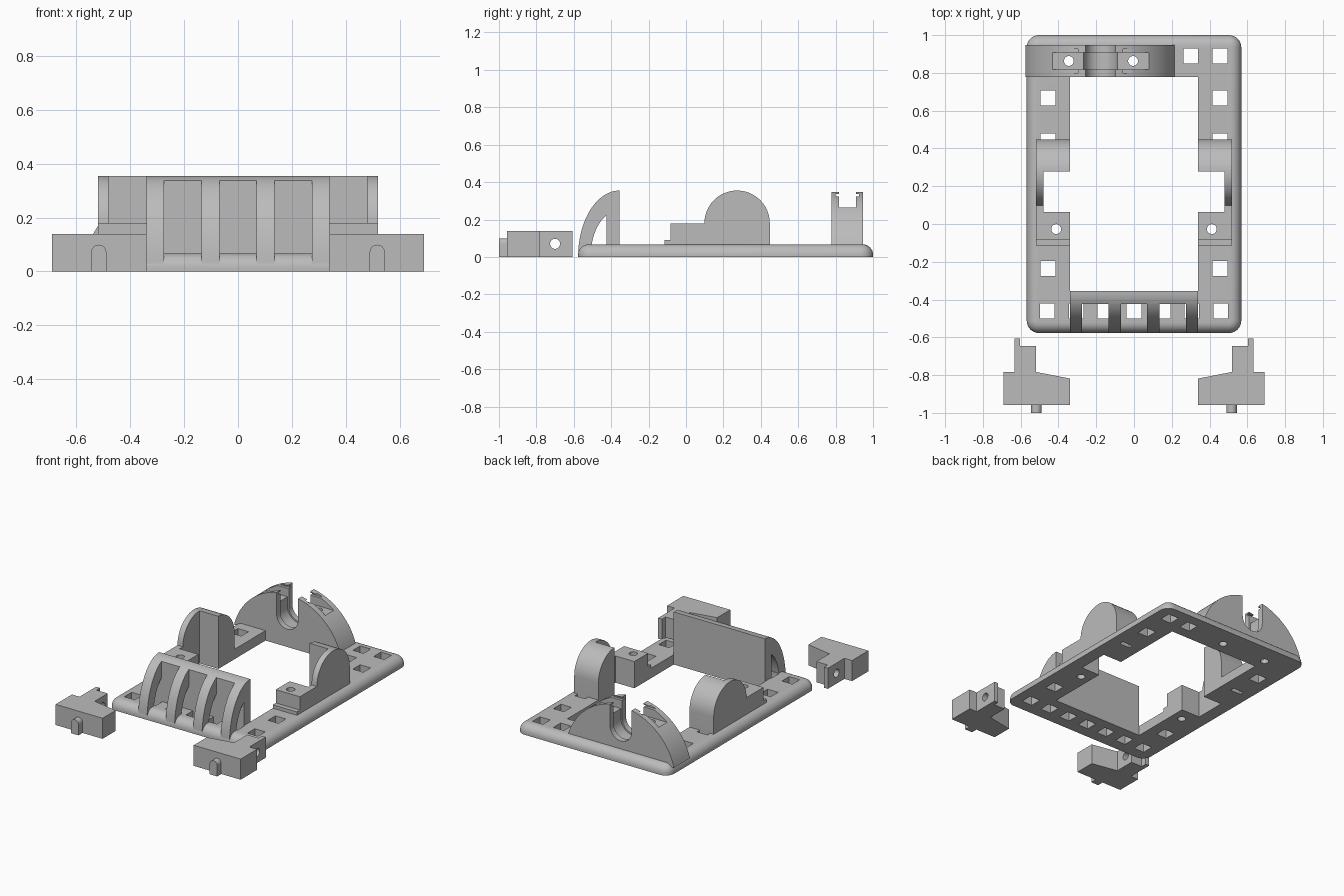
import bpy, bmesh
from math import sin, cos, pi, asin, acos

old = bpy.data.objects.get("Cube")
if old:
    bpy.data.objects.remove(old, do_unlink=True)

grey = bpy.data.materials.new("light grey plastic")
grey.use_nodes = True
grey.diffuse_color = (0.5, 0.5, 0.5, 1)
grey.node_tree.nodes["Principled BSDF"].inputs["Base Color"].default_value = (0.5, 0.5, 0.5, 1)


def arc(cx, cy, rx, ry, a0, a1, n=24):
    return [(cx + rx * cos(a0 + (a1 - a0) * i / n), cy + ry * sin(a0 + (a1 - a0) * i / n))
            for i in range(n + 1)]


def prism(name, axis, pts, lo, hi):
    """Extrude a 2D outline along the given axis between lo and hi."""
    place = {"x": lambda p, d: (d, p[0], p[1]),
             "y": lambda p, d: (p[0], d, p[1]),
             "z": lambda p, d: (p[0], p[1], d)}[axis]
    bm = bmesh.new()
    low = [bm.verts.new(place(p, lo)) for p in pts]
    high = [bm.verts.new(place(p, hi)) for p in pts]
    bm.faces.new(low)
    bm.faces.new(high[::-1])
    for i in range(len(pts)):
        j = (i + 1) % len(pts)
        bm.faces.new((low[i], high[i], high[j], low[j]))
    bmesh.ops.recalc_face_normals(bm, faces=bm.faces)
    mesh = bpy.data.meshes.new(name)
    bm.to_mesh(mesh)
    bm.free()
    mesh.materials.append(grey)
    ob = bpy.data.objects.new(name, mesh)
    bpy.context.scene.collection.objects.link(ob)
    return ob


def box(name, x0, x1, y0, y1, z0, z1):
    x0, x1 = sorted((x0, x1))
    return prism(name, "z", [(x0, y0), (x1, y0), (x1, y1), (x0, y1)], z0, z1)


def rod(axis, u, v, r, lo, hi):
    return prism("cutter", axis, arc(u, v, r, r, 0, 2 * pi, 32)[:-1], lo, hi)


def cut(ob, cutter):
    """Subtract the cutter from the object and discard it."""
    cutter.hide_render = True
    mod = ob.modifiers.new("cut", "BOOLEAN")
    mod.operation, mod.solver, mod.object = "DIFFERENCE", "EXACT", cutter
    graph = bpy.context.evaluated_depsgraph_get()
    mesh = bpy.data.meshes.new_from_object(ob.evaluated_get(graph))
    ob.modifiers.clear()
    ob.data = mesh
    bpy.data.objects.remove(cutter, do_unlink=True)


def cut_box(ob, *size):
    cut(ob, box("cutter", *size))


parts = []
TOP = 0.067      # plate thickness
SINK = 0.03      # how deep the parts are rooted in the plate

# Base plate with rounded corners and a rounded upper rim
plate = box("base_plate", -0.568, 0.568, -0.577, 1.0, 0, TOP)
bm = bmesh.new()
bm.from_mesh(plate.data)
upright = [e for e in bm.edges if abs(e.verts[0].co.z - e.verts[1].co.z) > 0.01]
bmesh.ops.bevel(bm, geom=upright, offset=0.065, segments=8, profile=0.5, affect="EDGES")
rim = [e for e in bm.edges if min(v.co.z for v in e.verts) > TOP - 0.001]
bmesh.ops.bevel(bm, geom=rim, offset=0.055, segments=8, profile=0.5, affect="EDGES")
bm.to_mesh(plate.data)
bm.free()
parts.append(plate)
cut_box(plate, -0.34, 0.34, -0.355, 0.778, -1, 1)

# Square mounting holes: front row, sides, rear
H = 0.039
for i in range(-3, 4):
    x = 0.153 * i
    cut_box(plate, x - H, x + H, -0.46 - H, -0.46 + H, -1, 1)
for x in (0.3, 0.455):
    cut_box(plate, x - H, x + H, 0.89 - H, 0.89 + H, -1, 1)
for s in (-1, 1):
    for y0, y1 in ((-0.274, -0.196), (0.448, 0.478), (0.628, 0.706)):
        cut_box(plate, s * 0.455 - H, s * 0.455 + H, y0, y1, -1, 1)

# Front guard: curved ribs in front of an upright wall, hollow behind the ribs
BACK, WALL = -0.355, -0.424
outer = arc(BACK, 0, 0.222, 0.355, pi - asin(SINK / 0.355), pi / 2)
inner = arc(BACK, 0, 0.155, 0.25, acos((WALL - BACK) / 0.155), pi - asin(TOP / 0.25))
outline = outer + [(BACK, SINK), (WALL, SINK)] + inner + [(inner[-1][0], SINK)]
guard = prism("front_guard", "x", outline, -0.34, 0.34)
for x in (-0.205, 0, 0.205):
    cut_box(guard, x - 0.069, x + 0.069, -1, WALL, -1, 0.337)
parts.append(guard)

# Side supports: domed block with a stepped mounting foot
dome = arc(0.273, 0.18, 0.175, 0.175, 0, pi)
profile = ([(-0.115, SINK), (0.448, SINK)] + dome
           + [(-0.083, 0.18), (-0.083, 0.09), (-0.115, 0.09)])
for s, side in ((1, "left"), (-1, "right")):
    lo, hi = sorted((s * 0.34, s * 0.52))
    support = prism(side + "_side_support", "x", profile, lo, hi)
    for ob in (support, plate):
        cut_box(ob, s * 0.3, s * 0.48, 0.064, 0.277, -1, 1)
        cut(ob, rod("z", s * 0.412, -0.027, 0.026, -1, 1))
    parts.append(support)

# Rear arch with a bearing slot, clamp recess and thin retaining grooves
CX, R = -0.177, 0.409
CZ = 0.355 - R
a = asin((0.045 - CZ) / R)
arch = prism("rear_arch", "y", arc(CX, CZ, R, R, a, pi - a, 48), 0.778, 0.947)


def u_slot(r, y0, y1):
    pts = arc(CX, 0.2, r, r, pi, 2 * pi) + [(CX + r, 1), (CX - r, 1)]
    return prism("cutter", "y", pts, y0, y1)


cut(arch, u_slot(0.08, 0.5, 1.2))
cut(arch, u_slot(0.09, 0.818, 0.908))
cut_box(arch, -1, 1, 0.818, 0.908, 0.265, 1)
cut_box(arch, CX - 0.2, CX + 0.2, 0.8, 0.926, 0.322, 0.337)
for x in (-0.345, -0.005):
    for ob in (arch, plate):
        cut(ob, rod("z", x, 0.863, 0.026, -1, 1))
parts.append(arch)

# Loose mounting brackets with a drilled tab and a round-topped pin
bracket_half = [(0.34, -0.957), (0.69, -0.957), (0.69, -0.783), (0.633, -0.783),
                (0.633, -0.607), (0.604, -0.607), (0.604, -0.645), (0.52, -0.645),
                (0.52, -0.783), (0.34, -0.818)]
for s, side in ((1, "left"), (-1, "right")):
    bracket = prism(side + "_bracket", "z", [(s * x, y) for x, y in bracket_half], 0, 0.139)
    cut(bracket, rod("x", -0.7, 0.07, 0.027, -1, 1))
    px = s * 0.517
    pin = prism(side + "_bracket_pin", "y",
                arc(px, 0.071, 0.028, 0.028, 0, pi, 16) + [(px - 0.028, 0), (px + 0.028, 0)],
                -1.0, -0.95)
    parts += [bracket, pin]

# Smooth the curved surfaces and keep the edges sharp
bpy.ops.object.select_all(action="DESELECT")
for ob in parts:
    ob.select_set(True)
bpy.context.view_layer.objects.active = plate
bpy.ops.object.shade_smooth_by_angle(angle=0.5)
